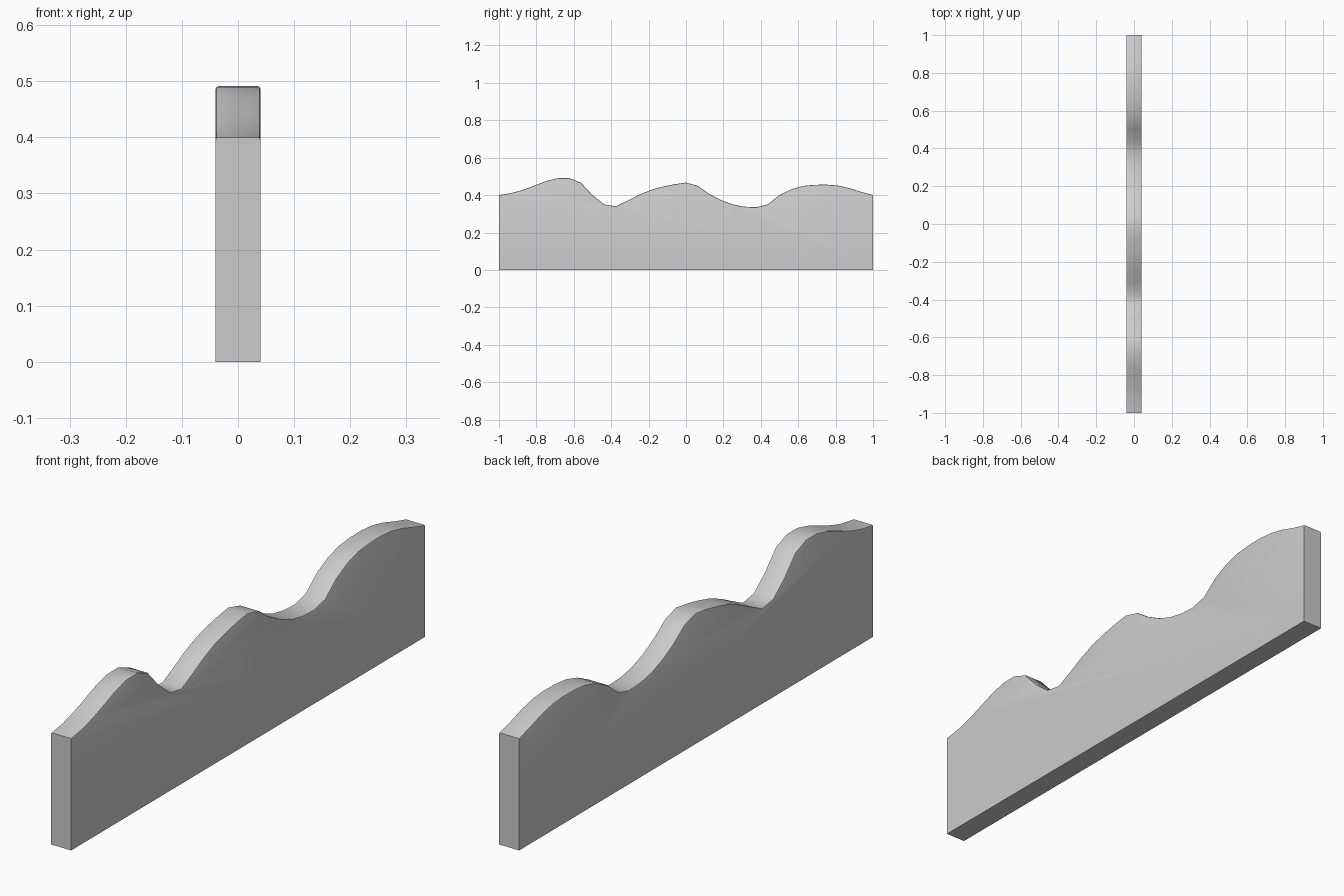
import bpy, bmesh, math

if "Cube" in bpy.data.objects:
    bpy.data.objects.remove(bpy.data.objects["Cube"])

# Wavy top profile: heights at evenly spaced steps along y from -1 to 1
heights = [.40, .410, .427, .450, .474, .490, .491, .467, .400, .350, .340,
           .370, .402, .428, .445, .458, .467, .450, .406, .373, .350, .338,
           .335, .350, .400, .431, .449, .455, .456, .451, .437, .417, .40]
n = len(heights) - 1
half = 0.04

# Side outline extruded across the thickness
bm = bmesh.new()
outline = [(-1, 0)] + [(-1 + 2 * i / n, h) for i, h in enumerate(heights)] + [(1, 0)]
side = bm.faces.new([bm.verts.new((-half, y, z)) for y, z in outline])
ext = bmesh.ops.extrude_face_region(bm, geom=[side], use_keep_orig=True)
moved = [v for v in ext["geom"] if isinstance(v, bmesh.types.BMVert)]
bmesh.ops.translate(bm, verts=moved, vec=(2 * half, 0, 0))
bmesh.ops.recalc_face_normals(bm, faces=bm.faces)

# Softly rounded long top edges
top_edges = [e for e in bm.edges
             if all(v.co.z > 0.1 for v in e.verts)
             and abs(e.verts[0].co.x - e.verts[1].co.x) < 1e-5
             and abs(e.verts[0].co.y - e.verts[1].co.y) > 1e-3]
bmesh.ops.bevel(bm, geom=top_edges, offset=0.005, segments=2, profile=0.5, affect='EDGES')
bmesh.ops.recalc_face_normals(bm, faces=bm.faces)

mesh = bpy.data.meshes.new("wavy_panel")
bm.to_mesh(mesh)
bm.free()
panel = bpy.data.objects.new("wavy_panel", mesh)
bpy.context.collection.objects.link(panel)

# Smooth wave, crisp ends and base
bpy.context.view_layer.objects.active = panel
panel.select_set(True)
bpy.ops.object.shade_smooth_by_angle(angle=math.radians(35))
